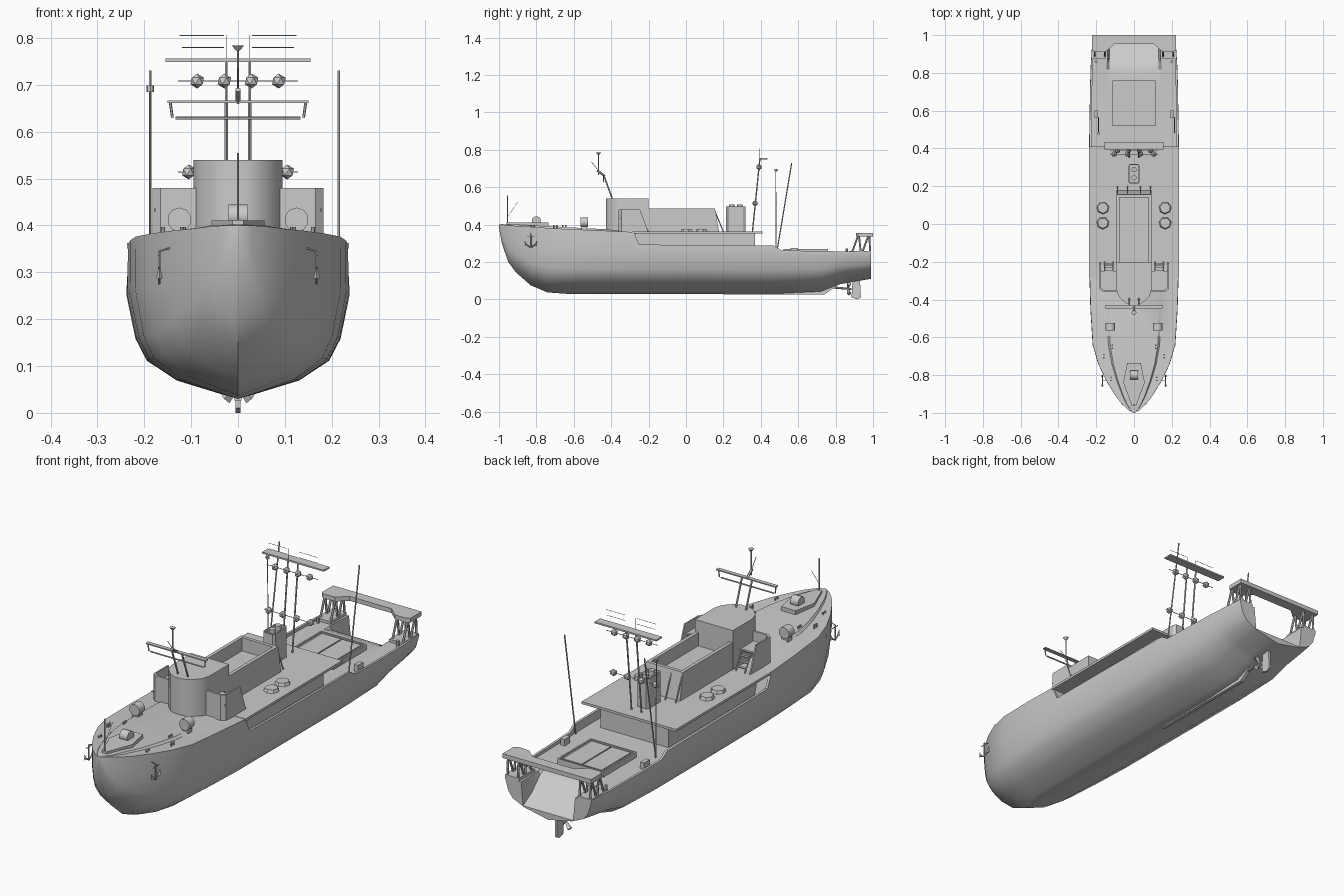
import bpy, bmesh, math
from mathutils import Vector

cube = bpy.data.objects.get("Cube")
if cube:
    bpy.data.objects.remove(cube, do_unlink=True)

grey = bpy.data.materials.new("ship_grey")
grey.use_nodes = True
grey.diffuse_color = (0.6, 0.6, 0.6, 1)
grey.node_tree.nodes["Principled BSDF"].inputs["Base Color"].default_value = (0.6, 0.6, 0.6, 1)


def finish(name, bm, smooth=None):
    bmesh.ops.recalc_face_normals(bm, faces=bm.faces)
    me = bpy.data.meshes.new(name)
    bm.to_mesh(me)
    bm.free()
    me.materials.append(grey)
    ob = bpy.data.objects.new(name, me)
    bpy.context.collection.objects.link(ob)
    if smooth:
        bpy.ops.object.select_all(action='DESELECT')
        ob.select_set(True)
        bpy.context.view_layer.objects.active = ob
        bpy.ops.object.shade_smooth_by_angle(angle=math.radians(smooth))
    return ob


def prism(name, outline, lo, hi, axis='z', smooth=None, recess=None):
    """Extrude an outline along z (x,y points) or along x (y,z points)."""
    bm = bmesh.new()
    def at(p, h):
        return (p[0], p[1], h) if axis == 'z' else (h, p[0], p[1])
    rings = [[bm.verts.new(at(p, h)) for p in outline] for h in (lo, hi)]
    n = len(outline)
    for i in range(n):
        j = (i + 1) % n
        bm.faces.new((rings[0][i], rings[0][j], rings[1][j], rings[1][i]))
    for r in rings:
        bm.faces.new(r)
    if recess:
        bm.normal_update()
        top = max(bm.faces, key=lambda f: f.calc_center_median().z)
        bmesh.ops.recalc_face_normals(bm, faces=bm.faces)
        bmesh.ops.inset_region(bm, faces=[top], thickness=recess[0])
        low = bmesh.ops.extrude_face_region(bm, geom=[top])
        bmesh.ops.translate(bm, vec=(0, 0, -recess[1]),
                            verts=[v for v in low['geom'] if isinstance(v, bmesh.types.BMVert)])
        bmesh.ops.delete(bm, geom=[top], context='FACES_ONLY')
    return finish(name, bm, smooth)


def box(name, x, y, z, recess=None):
    return prism(name, [(x[0], y[0]), (x[1], y[0]), (x[1], y[1]), (x[0], y[1])], *z, recess=recess)


def rod(name, p, q, r=0.002, sides=6, r2=None):
    p, q = Vector(p), Vector(q)
    bm = bmesh.new()
    bmesh.ops.create_cone(bm, cap_ends=True, segments=sides, radius1=r,
                          radius2=r if r2 is None else r2, depth=(q - p).length)
    rot = (q - p).to_track_quat('Z', 'Y').to_matrix()
    bmesh.ops.rotate(bm, matrix=rot, verts=bm.verts)
    bmesh.ops.translate(bm, vec=(p + q) / 2, verts=bm.verts)
    return finish(name, bm, 40 if sides > 6 else None)


def mirrored(outline):
    return outline + [(-x, y) for x, y in reversed(outline) if x]


# Hull: y, half width, keel, sheer, rim, deck, ramp
stations = [
    (-1.0, .004, .385, .40, .40, .40, .40), (-.985, .03, .30, .40, .40, .40, .402),
    (-.95, .067, .20, .397, .397, .397, .40), (-.91, .098, .145, .393, .393, .393, .40),
    (-.83, .147, .075, .388, .388, .388, .395), (-.74, .19, .037, .382, .382, .382, .392),
    (-.64, .219, .03, .376, .376, .376, .386), (-.45, .231, .03, .368, .368, .368, .376),
    (-.28, .236, .03, .36, .36, .36, .362), (-.25, .236, .03, .36, .293, .25, .25),
    (.1, .238, .03, .36, .29, .247, .247), (.47, .237, .03, .355, .287, .246, .246),
    (.51, .236, .03, .355, .262, .245, .245), (.72, .233, .04, .345, .258, .245, .245),
    (.82, .23, .08, .33, .257, .245, .245), (.86, .228, .088, .325, .256, .245, .23),
    (.92, .224, .098, .32, .256, .245, .175), (.99, .218, .11, .315, .256, .245, .14)]
section = [(0, 0), (.17, .035), (.55, .12), (.82, .25), (.92, .39), (1, .67)]
bm = bmesh.new()
rows = []
for y, w, keel, sheer, rim, deck, ramp in stations:
    half = [(w * fx, keel + fz * (sheer - keel)) for fx, fz in section]
    edge = min(.145, w * .62)
    half += [(w * .995, rim), (w * .95, rim), (w * .95, deck), (edge, deck), (edge * .93, ramp), (0, ramp)]
    loop = half + [(-x, z) for x, z in reversed(half[1:-1])]
    rows.append([bm.verts.new((x, y, z)) for x, z in loop])
n = len(rows[0])
for a, b in zip(rows, rows[1:]):
    for i in range(n):
        j = (i + 1) % n
        bm.faces.new((a[i], a[j], b[j], b[i]))
bm.faces.new(rows[0])
bm.faces.new(rows[-1])
bmesh.ops.remove_doubles(bm, verts=bm.verts, dist=.0002)
finish("hull", bm, 35)
prism("skeg", [(.2, .026), (.74, .026), (.83, .09), (.2, .06)], -.008, .008, 'x')

# Rudder, shaft and propeller
prism("rudder", [(.89, .1), (.93, .11), (.935, .01), (.915, 0), (.885, .01)], -.005, .005, 'x')
rod("propeller_shaft", (0, .72, .07), (0, .885, .055), .006, 8)
for k in range(4):
    a = math.pi / 4 + k * math.pi / 2
    c, s = math.cos(a), math.sin(a)
    rod("propeller_blade", (0, .865, .057), (.038 * c, .872, .057 + .038 * s), .004, 4, .013)

# Deckhouse and boat deck
box("lower_deckhouse", (-.17, .17), (-.27, .37), (.24, .355))
box("boat_deck", (-.237, .237), (-.285, .41), (.351, .362))
wheel = [(.095, -.2), (.095, -.34), (.083, -.38), (.05, -.415), (.02, -.428)]
prism("wheelhouse", mirrored(wheel), .35, .54, smooth=40)
prism("long_house", [(-.22, .355), (.178, .355), (.155, .485), (-.22, .485)],
      -.093, .093, 'x', recess=(.022, .06))
for s in (-1, 1):
    # Bridge wings
    prism("wing_side", [(-.345, .355), (-.2, .355), (-.245, .48), (-.345, .48)],
          s * .176, s * .182, 'x')
    prism("wing_front", [(s * .09, -.36), (s * .165, -.36), (s * .182, -.345), (s * .176, -.338),
                         (s * .16, -.35), (s * .09, -.35)], .355, .48)
    for x in (.11, .155):
        rod("wing_ladder_rail", (s * x, -.2, .36), (s * x, -.25, .44), .003)
    for k in range(4):
        y, z = -.21 - k * .0125, .376 + k * .02
        box("wing_ladder_step", sorted((s * .11, s * .155)), (y - .008, y + .004), (z, z + .004))
    box("wing_platform", sorted((s * .09, s * .178)), (-.35, -.25), (.43, .436))
    # Life rafts and house braces
    for y in (.005, .085):
        rod("life_raft", (s * .165, y, .36), (s * .165, y, .376), .034, 7, .028)
    for x in (.035, .088):
        rod("house_brace", (s * x, .15, .484), (s * x, .2, .36), .003)

# Funnel
prism("funnel", mirrored([(.022, .215), (.03, .225), (.03, .305), (.022, .318)]), .36, .497, recess=(.006, .012))
for y in (.245, .288):
    rod("exhaust_pipe", (0, y, .45), (0, y, .507), .014, 10)

# Forward mast
for s in (-1, 1):
    rod("forward_mast_leg", (s * .025, -.395, .54), (s * .025, -.44, .665), .004)
    rod("forward_yard_end", (s * .14, -.44, .63), (s * .145, -.44, .665), .003)
box("forward_yard_top", (-.15, .15), (-.448, -.43), (.661, .666))
rod("forward_yard_lower", (-.133, -.44, .629), (.133, -.44, .629), .0035)
rod("forward_pole", (0, -.468, .665), (0, -.468, .78), .003)
rod("pole_cap", (0, -.468, .773), (0, -.468, .784), .004, 8, .013)
rod("pole_bracket", (0, -.44, .664), (0, -.475, .69), .006)
rod("pole_stay", (0, -.45, .664), (0, -.505, .735), .0015)

# Aft lamp mast
for s in (-1, 1):
    rod("aft_mast_leg", (s * .025, .355, .36), (s * .025, .395, .752), .0035)
    rod("aft_whip", (s * .025, .395, .75), (s * .025, .395, .806), .001)
    rod("aft_aerial", (s * .03, .395, .78), (s * .12, .395, .78), .001)
    rod("aft_aerial_top", (s * .03, .395, .805), (s * .125, .395, .805), .001)
box("aft_yard", (-.155, .155), (.395, .435), (.749, .756))
for z, y, spread in ((.708, .39, .058), (.514, .37, .07)):
    rod("lamp_bar", (-.128, y, z), (.128, y, z), .0015)
    for k in range(4):
        bm = bmesh.new()
        bmesh.ops.create_icosphere(bm, subdivisions=1, radius=.016)
        bmesh.ops.translate(bm, vec=((k - 1.5) * spread, y, z), verts=bm.verts)
        finish("lamp", bm)

# Derrick poles on the aft rail
for x in (-.187, .215):
    rod("derrick_pole", (x, .485, .25), (x, .565, .73), .003)
rod("aft_staff", (-.187, .482, .25), (-.187, .48, .69), .002)
rod("aft_staff_cap", (-.187, .48, .685), (-.187, .48, .698), .008, 8)

# Foredeck fittings
prism("bow_platform", mirrored([(.036, -.735), (.057, -.84), (.012, -.96)]), .385, .41)
rod("bow_windlass", (-.02, -.8, .42), (.02, -.8, .42), .025, 10)
rod("bow_staff", (0, -.955, .40), (0, -.955, .555), .003)
rod("bow_staff_stay", (0, -.955, .44), (0, -.9, .52), .001)
for s in (-1, 1):
    rod("deck_drum", (s * .125, -.565, .412), (s * .125, -.525, .412), .026, 10)
    box("drum_foot", (s * .125 - .015, s * .125 + .015), (-.56, -.53), (.365, .395))
    for x, y in ((.115, -.65), (.16, -.7), (.12, -.82)):
        for d in (-.008, .008):
            rod("bollard", (s * x, y + d, .37), (s * x, y + d, .397), .004, 8)
    # Anchors
    x = s * .168
    rod("anchor_shank", (x, -.83, .275), (x, -.83, .345), .003)
    rod("anchor_stock", (x, -.85, .335), (x, -.81, .335), .002)
    for d in (-1, 1):
        rod("anchor_arm", (x, -.83, .276), (x, -.83 + d * .028, .295), .003)
        rod("anchor_fluke", (x, -.83 + d * .024, .288), (x, -.83 + d * .032, .312), .007, 4, .001)
    rod("anchor_chain", (x, -.83, .345), (s * .135, -.83, .355), .002)

# Aft deck hatch and fittings
box("hatch_coaming", (-.115, .115), (.52, .76), (.24, .27), recess=(.01, .006))
for s in (-1, 1):
    box("hatch_cover", sorted((s * .003, s * .098)), (.535, .745), (.255, .268))
    box("rail_box", (s * .2 - .01, s * .2 + .01), (.56, .6), (.24, .275))
    rod("stern_bollard", (s * .2, .86, .24), (s * .2, .86, .272), .007, 8)

# Stern gantry
beam = [(.222, 1.0), (.222, .92), (.205, .91), (.15, .912), (.105, .952)]
prism("gantry_beam", mirrored(beam), .335, .355)
for s in (-1, 1):
    for x in (.155, .208):
        rod("gantry_leg", (s * x, .885, .245), (s * x, .92, .34), .005)
        rod("gantry_leg", (s * x, .935, .245), (s * x, .925, .34), .005)
        rod("gantry_leg", (s * x, .94, .245), (s * x, .975, .34), .005)
        rod("gantry_leg", (s * x, .985, .245), (s * x, .98, .34), .005)
    box("gantry_foot", sorted((s * .147, s * .216)), (.875, .99), (.24, .258))
